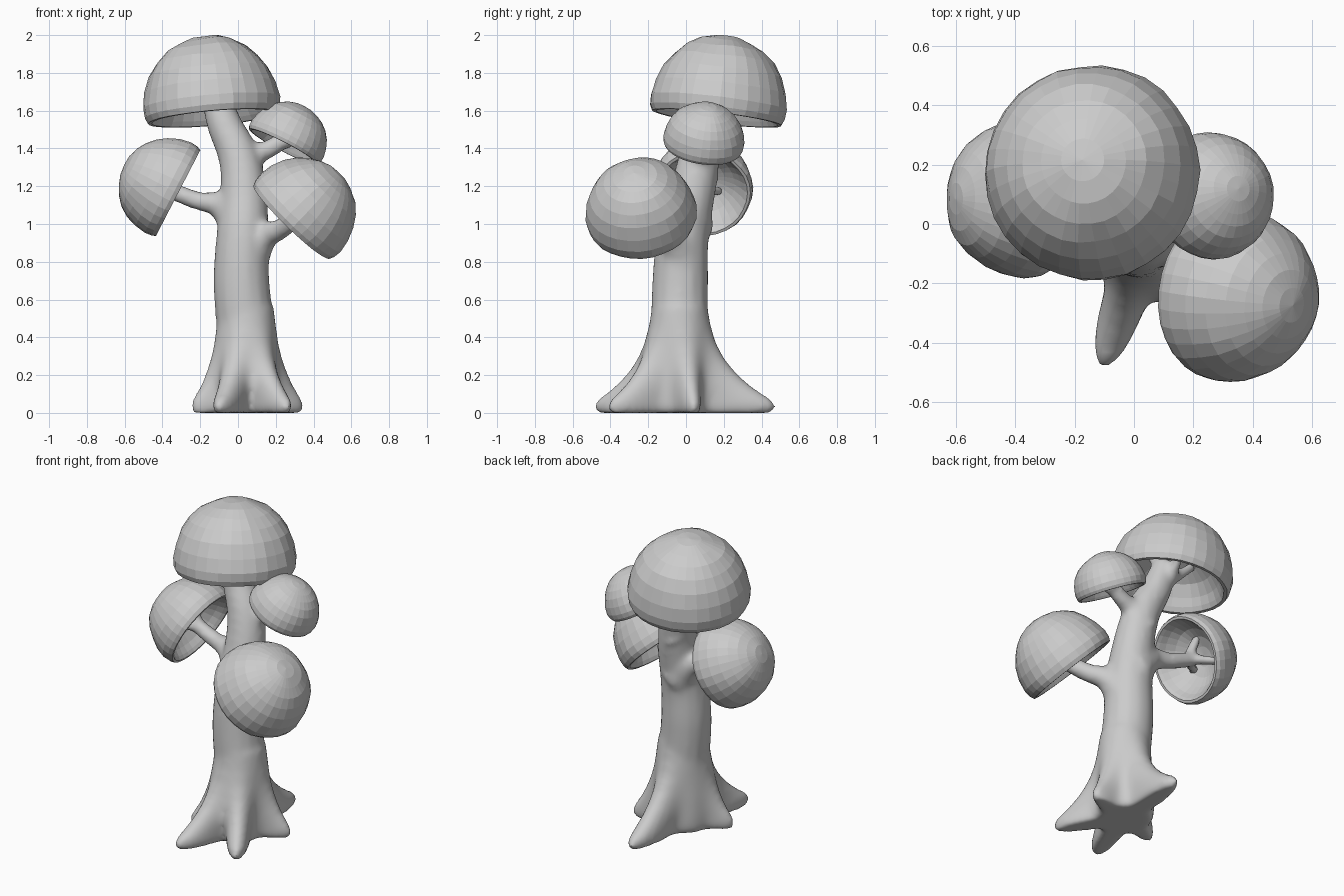
import bpy, bmesh, math
from mathutils import Vector, Matrix, noise

if "Cube" in bpy.data.objects:
    bpy.data.objects.remove(bpy.data.objects["Cube"])

# Hollow canopy: rim centre, dome axis, radius, height
CAPS = {
    "top_canopy": ((-.135, .165, 1.565), (-.09, .12, 1), .363, .435),
    "left_canopy": ((-.32, .085, 1.165), (-.89, 0, .46), .270, .32),
    "lower_right_canopy": ((.285, -.23, 1.013), (.68, -.12, .70), .295, .362),
    "upper_right_canopy": ((.243, .09, 1.41), (.45, .12, .87), .215, .24),
}
# Half section of a canopy (fraction of radius, fraction of height)
PROFILE = [(0, 1), (.2, .985), (.4, .93), (.58, .845), (.74, .72), (.87, .56),
           (.96, .37), (1, .18), (.985, .06), (.945, -.01), (.89, -.01), (.84, .05),
           (.77, .16), (.64, .31), (.45, .43), (.22, .50), (0, .52)]


def link(name, mesh):
    obj = bpy.data.objects.new(name, mesh)
    bpy.context.collection.objects.link(obj)
    return obj


def canopy(name, centre, axis, radius, height):
    bm = bmesh.new()
    pts = [bm.verts.new((r * radius, 0, h * height)) for r, h in PROFILE]
    edges = [bm.edges.new(pair) for pair in zip(pts, pts[1:])]
    bmesh.ops.spin(bm, geom=pts + edges, cent=(0, 0, 0), axis=(0, 0, 1),
                   angle=math.tau, steps=30, use_merge=False)
    bmesh.ops.remove_doubles(bm, verts=bm.verts, dist=.0005)
    for v in bm.verts:  # gentle lumps
        v.co *= 1 + .022 * noise.noise(v.co * 9 + Vector(centre) * 5)
    bmesh.ops.recalc_face_normals(bm, faces=bm.faces)
    rot = Vector(axis).to_track_quat('Z', 'Y').to_matrix().to_4x4()
    bm.transform(Matrix.Translation(centre) @ rot)
    mesh = bpy.data.meshes.new(name)
    bm.to_mesh(mesh)
    bm.free()
    link(name, mesh)


limbs = []


def limb(points):
    """Tapered tube through (x, y, z, radius) points."""
    cu = bpy.data.curves.new("limb", 'CURVE')
    cu.dimensions = '3D'
    cu.bevel_depth = 1
    cu.bevel_resolution = 5
    cu.resolution_u = 8
    cu.use_fill_caps = True
    sp = cu.splines.new('BEZIER')
    sp.bezier_points.add(len(points) - 1)
    for bp, (x, y, z, r) in zip(sp.bezier_points, points):
        bp.co = (x, y, z)
        bp.radius = r
        bp.handle_left_type = bp.handle_right_type = 'AUTO'
    limbs.append(link("limb", cu))


ROOT_TIPS = [(-.11, -.49), (.275, -.415), (.35, .05), (.075, .48), (-.25, -.14)]


def root_flare(cx=.043, cy=-.033, sides=120):
    """Star-shaped stack of rings: the webbed roots melting into the trunk."""
    tips = [Vector((x - cx, y - cy)) for x, y in ROOT_TIPS]
    bm = bmesh.new()
    rings = []
    # height, core radius, root reach, root angular width
    for z, core, reach, width in [(0, .16, .93, .23), (.03, .17, 1, .25), (.07, .172, .93, .26),
                                  (.11, .172, .74, .29), (.16, .17, .54, .33), (.22, .167, .36, .37),
                                  (.29, .162, .21, .42), (.37, .157, .10, .48), (.46, .154, .03, .5),
                                  (.56, .146, 0, .5)]:
        ring = []
        for i in range(sides):
            a = math.tau * i / sides
            r = core
            for t in tips:
                d = math.remainder(a - math.atan2(t.y, t.x), math.tau)
                r += (t.length - core) * reach * math.exp(-(d / width) ** 2)
            ring.append(bm.verts.new((cx + r * math.cos(a), cy + r * math.sin(a), z)))
        rings.append(ring)
    for lo, hi in zip(rings, rings[1:]):
        for i in range(sides):
            j = (i + 1) % sides
            bm.faces.new((lo[i], lo[j], hi[j], hi[i]))
    bm.faces.new(rings[0][::-1])
    bm.faces.new(rings[-1])
    mesh = bpy.data.meshes.new("flare")
    bm.to_mesh(mesh)
    bm.free()
    limbs.append(link("flare", mesh))


for name, spec in CAPS.items():
    canopy(name, *spec)

# Trunk
limb([(.043, -.035, .2, .15), (.043, -.035, .4, .155), (.018, -.03, .7, .15),
      (.025, -.015, .95, .140), (.03, .03, 1.15, .124), (.005, .07, 1.35, .110),
      (-.08, .11, 1.55, .092), (-.12, .14, 1.72, .07)])
root_flare()

# Branches
limb([(.03, .02, .99, .13), (-.06, .04, 1.08, .095), (-.13, .055, 1.11, .062),
      (-.2, .07, 1.12, .05), (-.34, .085, 1.17, .047)])
limb([(.04, -.02, .80, .13), (.10, -.05, .89, .095), (.16, -.09, .945, .067),
      (.22, -.14, .97, .056), (.32, -.23, 1.05, .052)])
limb([(0, .07, 1.25, .11), (.06, .08, 1.345, .075), (.11, .08, 1.375, .056),
      (.16, .085, 1.395, .05), (.26, .095, 1.46, .044)])

# Twigs that fan out inside each canopy
for centre, axis, radius, height in CAPS.values():
    c, a = Vector(centre), Vector(axis).normalized()
    side = a.orthogonal().normalized()
    for k in range(3):
        d = Matrix.Rotation(k * math.tau / 3 + .4, 3, a) @ side
        p = [c + a * height * .08, c + a * height * .26 + d * radius * .2,
             c + a * height * .48 + d * radius * .44]
        limb([(*q, r) for q, r in zip(p, (.037, .032, .028))])

# Fuse trunk, roots and branches into one smooth body
bpy.ops.object.select_all(action='DESELECT')
for o in limbs:
    o.select_set(True)
bpy.context.view_layer.objects.active = limbs[0]
bpy.ops.object.convert(target='MESH')
bpy.ops.object.join()
tree = bpy.context.object
tree.name = tree.data.name = "trunk_with_roots_and_branches"
rm = tree.modifiers.new("fuse", 'REMESH')
rm.mode = 'VOXEL'
rm.voxel_size = .017
sm = tree.modifiers.new("soften", 'SMOOTH')
sm.factor = .5
sm.iterations = 11
bpy.ops.object.convert(target='MESH')
for v in tree.data.vertices:  # flat base
    v.co.z = max(v.co.z, 0)
bpy.ops.object.shade_smooth_by_angle(angle=math.radians(40))
